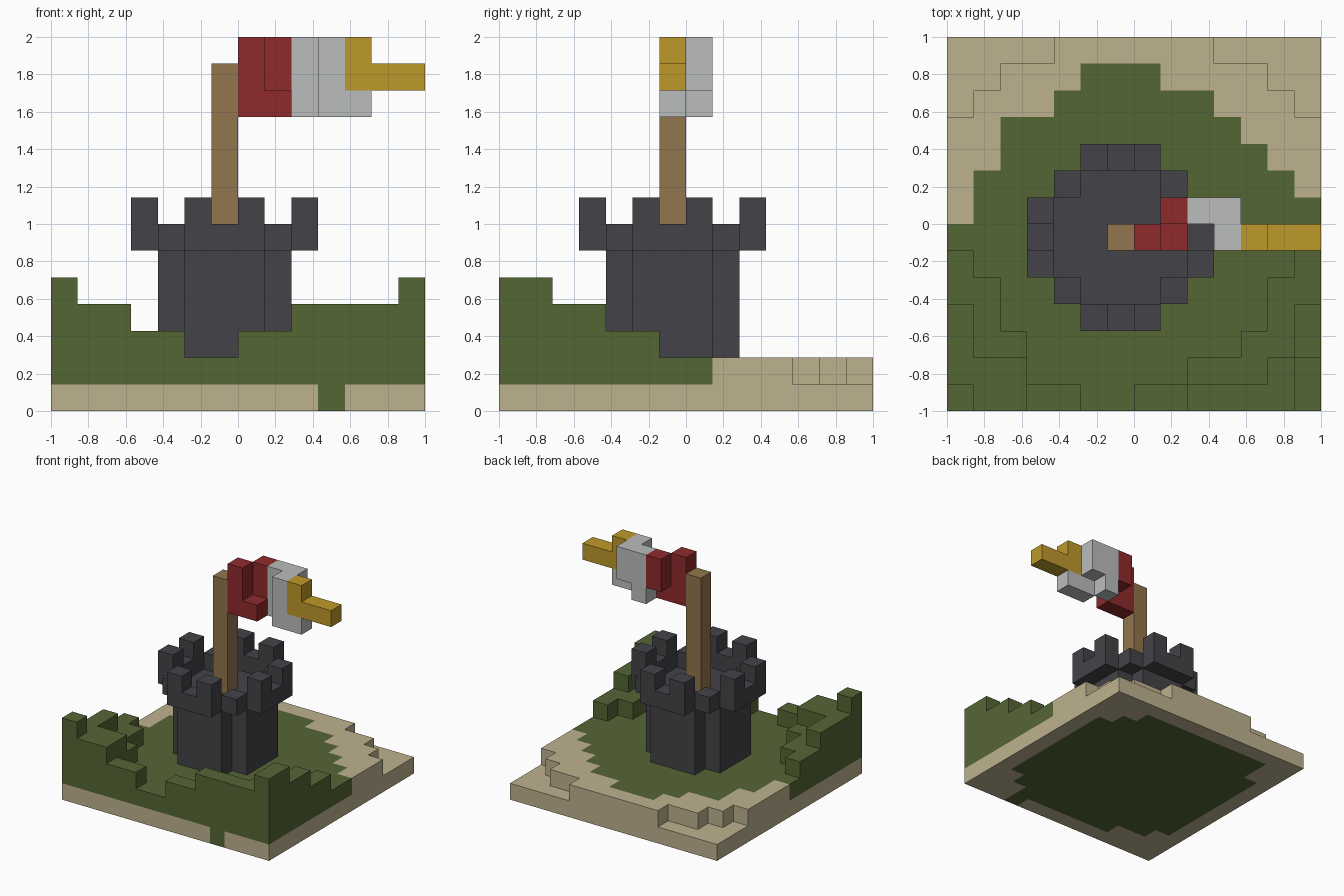
import bpy
import bmesh
from mathutils import Vector

cube = bpy.data.objects.get("Cube")
if cube:
    bpy.data.objects.remove(cube, do_unlink=True)

N = 14          # blocks along each side
U = 2 / N       # block size


def material(name, rgb):
    lin = [((c / 255 + 0.055) / 1.055) ** 2.4 for c in rgb]
    m = bpy.data.materials.new(name)
    m.use_nodes = True
    m.diffuse_color = (*lin, 1)
    m.node_tree.nodes["Principled BSDF"].inputs["Base Color"].default_value = (*lin, 1)
    return m


sand = material("sand", (190, 178, 143))
grass = material("grass green", (85, 102, 53))
stone = material("dark stone", (68, 67, 72))
wood = material("wood brown", (146, 118, 77))
red = material("red", (143, 42, 44))
silver = material("silver", (187, 189, 189))
gold = material("gold", (190, 153, 42))


def box(x0, x1, y0, y1, z0, z1):
    """Set of block cells, both ends included."""
    return {(x, y, z) for x in range(x0, x1 + 1)
            for y in range(y0, y1 + 1) for z in range(z0, z1 + 1)}


def rows(spans, z):
    """One layer of cells from a row -> (first, last) table."""
    return {c for y, (a, b) in spans.items() for c in box(a, b, y, y, z, z)}


def blocks(name, cells, mat):
    """Mesh the outer faces of a set of block cells."""
    bm = bmesh.new()
    for cell in sorted(cells):
        centre = Vector(cell) + Vector((0.5, 0.5, 0.5))
        for axis in range(3):
            for sign in (-1, 1):
                d = Vector((0, 0, 0))
                d[axis] = sign
                if tuple(int(c + k) for c, k in zip(cell, d)) in cells:
                    continue
                s = Vector((0, 0, 0))
                s[(axis + 1) % 3] = 1
                t = d.cross(s)
                ring = (s + t, t - s, -s - t, s - t)
                pts = [(centre + (d + r) / 2) * U - Vector((1, 1, 0)) for r in ring]
                face = bm.faces.new([bm.verts.new(p) for p in pts])
                face.normal_update()
                if face.normal.dot(d) < 0:
                    face.normal_flip()
    bmesh.ops.remove_doubles(bm, verts=bm.verts, dist=U / 100)
    mesh = bpy.data.meshes.new(name)
    bm.to_mesh(mesh)
    bm.free()
    mesh.materials.append(mat)
    ob = bpy.data.objects.new(name, mesh)
    bpy.context.collection.objects.link(ob)
    return ob


# Ground: a bottom slab with a grassy core, and an upper layer with a sandy shore
core_rows = {y: (1, 12) for y in range(3, 11)}
core_rows.update({1: (4, 10), 2: (2, 11), 11: (2, 11), 12: (2, 10), 0: (10, 10)})
core = rows(core_rows, 0)

lawn_rows = {y: (0, 13) for y in range(7)}
lawn_rows.update({7: (1, 13), 8: (1, 12), 9: (2, 11), 10: (2, 10), 11: (4, 9), 12: (5, 7)})
lawn = rows(lawn_rows, 1)

shore_rows = {y: (0, 13) for y in range(7, 11)}
shore_rows.update({11: (1, 12), 12: (2, 11), 13: (4, 9)})
shore = rows(shore_rows, 1)

# Hills rising in terraces to the two front corners
hills = set()
left_terraces = ({0: 4, 1: 2, 2: 2, 3: 1, 4: 1, 5: 0}, {0: 2, 1: 2, 2: 0, 3: 0}, {0: 0})
right_terraces = ({0: 7, 1: 9, 2: 11, 3: 12, 4: 12, 5: 13},
                  {0: 9, 1: 12, 2: 13, 3: 13}, {0: 13, 1: 13})
for level, (left, right) in enumerate(zip(left_terraces, right_terraces), 2):
    hills |= rows({y: (0, x) for y, x in left.items()}, level)
    hills |= rows({y: (x, 13) for y, x in right.items()}, level)

blocks("sandy_ground", (box(0, 13, 0, 13, 0, 0) - core) | (shore - lawn), sand)
blocks("grassy_hills", core | lawn | hills, grass)

# Tower: rounded shaft, overhanging parapet ring and eight battlements
C = 6
shaft = box(C - 2, C + 2, C - 1, C + 1, 2, 5) | box(C - 1, C + 1, C - 2, C + 2, 2, 5)
parapet, battlements = set(), set()
for s in (-1, 1):
    for k in (-1, 0, 1):
        parapet |= {(C + 3 * s, C + k, 6), (C + k, C + 3 * s, 6)}
    for k in (-1, 1):
        parapet.add((C + 2 * s, C + 2 * k, 6))
        battlements |= {(C + 3 * s, C + k, 7), (C + k, C + 3 * s, 7)}
blocks("stone_tower", shaft | parapet | battlements, stone)

# Flag pole and waving flag
blocks("flag_pole", box(C, C, C, C, 6, 12), wood)
blocks("flag_red", box(7, 7, 6, 6, 11, 13) | box(8, 8, 6, 6, 11, 11)
       | box(8, 8, 7, 7, 12, 13), red)
blocks("flag_silver", box(9, 9, 7, 7, 11, 13) | box(10, 10, 7, 7, 12, 13)
       | box(10, 10, 6, 6, 11, 13) | box(11, 11, 6, 6, 11, 11), silver)
blocks("flag_gold", box(11, 11, 6, 6, 12, 13) | box(12, 13, 6, 6, 12, 12), gold)
